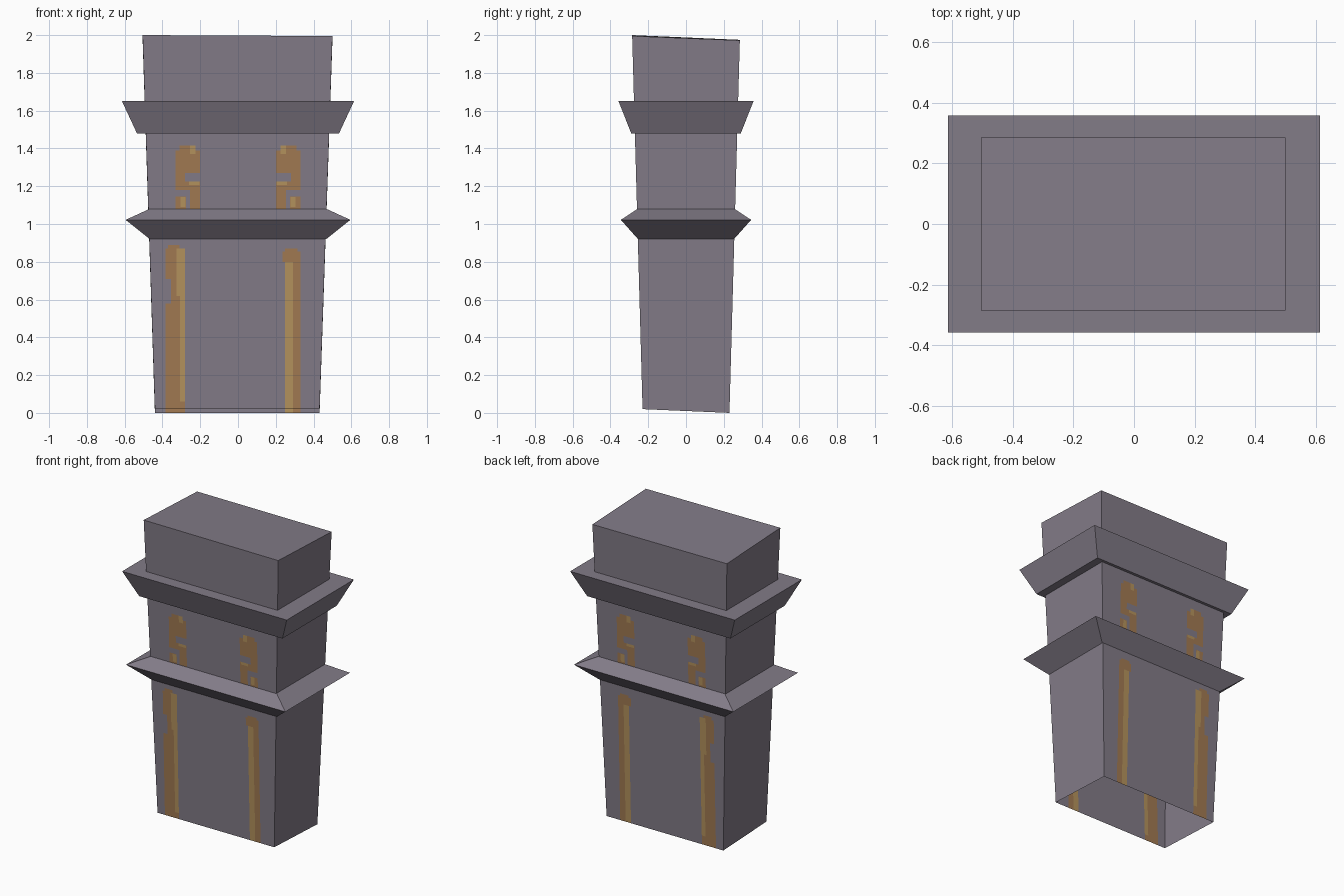
import bpy, bmesh
from mathutils import Vector

if "Cube" in bpy.data.objects:
    bpy.data.objects.remove(bpy.data.objects["Cube"])


def material(name, rgb):
    m = bpy.data.materials.new(name)
    m.diffuse_color = (*rgb, 1)
    m.use_nodes = True
    m.node_tree.nodes["Principled BSDF"].inputs["Base Color"].default_value = m.diffuse_color
    return m


STONE = material("grey stone", (0.225, 0.20, 0.245))
RUST = material("dark rust", (0.36, 0.195, 0.085))
OCHRE = material("light ochre", (0.46, 0.29, 0.11))


def finish(bm, name, mats):
    me = bpy.data.meshes.new(name)
    bm.to_mesh(me)
    bm.free()
    for m in mats:
        me.materials.append(m)
    ob = bpy.data.objects.new(name, me)
    bpy.context.collection.objects.link(ob)
    return ob


def skin(bm, loops):
    """Bridge successive four-cornered loops."""
    for a, b in zip(loops, loops[1:]):
        for i in range(4):
            j = (i + 1) % 4
            bm.faces.new((a[i], a[j], b[j], b[i]))


def moulding(name, profile):
    """Rectangular band; profile rows are half width, half depth, height."""
    bm = bmesh.new()
    loops = [[bm.verts.new((sx * hx, sy * hy, z))
              for sx, sy in ((-1, -1), (1, -1), (1, 1), (-1, 1))]
             for hx, hy, z in profile]
    skin(bm, loops)
    return finish(bm, name, [STONE])


# painted marks: x0, x1, z0, z1, material index (later rows win)
LOWER = [
    (-.385, -.28, -1, .58, 1), (-.355, -.28, .58, .71, 1),
    (-.385, -.28, .71, .87, 1), (-.37, -.31, .87, .89, 1),
    (-.325, -.28, .62, .87, 2), (-.308, -.28, .06, .62, 2),
    (.25, .33, -1, .80, 1), (.235, .33, .80, .855, 1),
    (.25, .315, .855, .87, 1), (.25, .29, -1, .80, 2),
]
UPPER = [
    (-.33, -.2, 1.27, 1.39, 1), (-.31, -.225, 1.39, 1.415, 1),
    (-.33, -.28, 1.225, 1.27, 1), (-.33, -.2, 1.18, 1.225, 1),
    (-.255, -.2, 1.08, 1.18, 1), (-.33, -.275, 1.0, 1.145, 1),
    (-.255, -.225, 1.37, 1.415, 2), (-.26, -.205, 1.207, 1.225, 2),
    (-.305, -.278, 1.09, 1.142, 2),
]
MARKS = LOWER + UPPER + [(-b, -a, c, d, m) for a, b, c, d, m in UPPER]

# tapered shaft, open underneath, with slightly sloping ends
bm = bmesh.new()
bottom = [bm.verts.new(p) for p in
          ((-.44, -.23, .02), (.432, -.23, .02), (.432, .23, 0), (-.44, .23, 0))]
top = [bm.verts.new(p) for p in
       ((-.505, -.285, 2), (.5, -.285, 1.995), (.5, .285, 1.972), (-.505, .285, 1.975))]
skin(bm, [bottom, top])
bm.faces.new(top)
bm.normal_update()


def painted_faces():
    return [f for f in bm.faces if abs(f.normal.y) > 0.9]


# cut the front and back along every mark outline, then colour the cells
cuts = {(0, round(v, 4)) for r in MARKS for v in r[:2]}
cuts |= {(2, round(v, 4)) for r in MARKS for v in r[2:4] if v > 0}
for axis, v in sorted(cuts):
    n = Vector((0, 0, 0))
    n[axis] = 1
    faces = painted_faces()
    edges = {e for f in faces for e in f.edges}
    verts = {w for f in faces for w in f.verts}
    bmesh.ops.bisect_plane(bm, geom=list(verts) + list(edges) + faces,
                           plane_co=n * v, plane_no=n, dist=1e-5)
    bm.normal_update()
for f in painted_faces():
    c = f.calc_center_bounds()
    for x0, x1, z0, z1, m in MARKS:
        if x0 < c.x < x1 and z0 < c.z < z1:
            f.material_index = m
finish(bm, "tapered_shaft", [STONE, RUST, OCHRE])

# pointed middle band and flared upper cornice
moulding("middle_band", [(.467, .254, .92), (.595, .345, 1.022), (.468, .257, 1.08)])
moulding("upper_cornice", [(.48, .268, 1.48), (.535, .29, 1.48),
                           (.615, .358, 1.652), (.485, .272, 1.652)])
